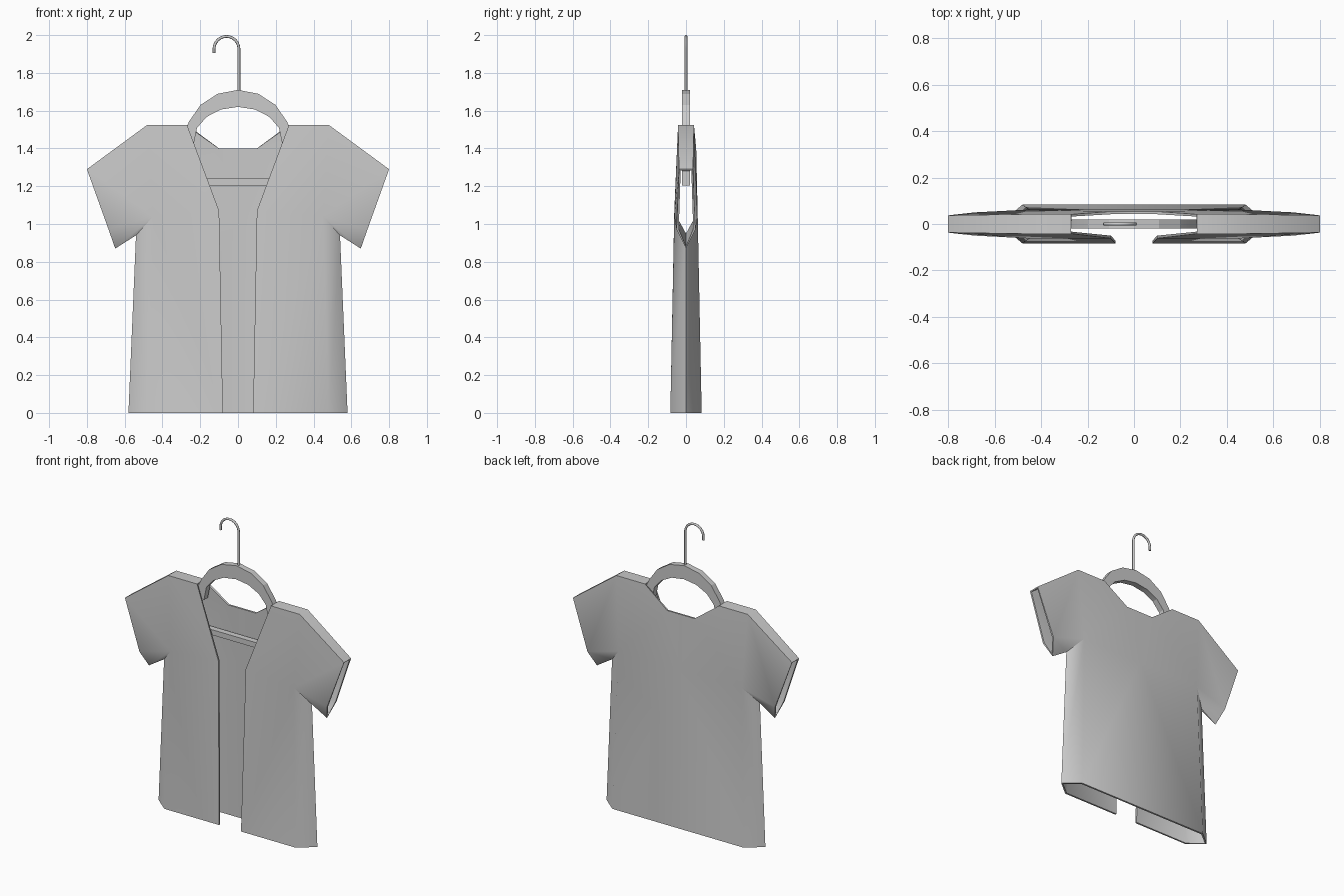
import bpy, math

cube = bpy.data.objects.get("Cube")
if cube:
    bpy.data.objects.remove(cube)

grey = bpy.data.materials.new("light_grey")
grey.use_nodes = True
grey.diffuse_color = (0.6, 0.6, 0.6, 1)
grey.node_tree.nodes["Principled BSDF"].inputs["Base Color"].default_value = (0.6, 0.6, 0.6, 1)


def activate(ob):
    bpy.ops.object.select_all(action='DESELECT')
    ob.select_set(True)
    bpy.context.view_layer.objects.active = ob


def mirrored_shell(name, verts, faces, thickness, offset, angle):
    """Half surface mirrored across x, then thickened."""
    me = bpy.data.meshes.new(name)
    me.from_pydata(verts, [], faces)
    me.materials.append(grey)
    ob = bpy.data.objects.new(name, me)
    bpy.context.collection.objects.link(ob)
    ob.modifiers.new("mirror", 'MIRROR').merge_threshold = 0.0005
    solid = ob.modifiers.new("thickness", 'SOLIDIFY')
    solid.thickness, solid.offset = thickness, offset
    activate(ob)
    bpy.ops.object.convert(target='MESH')
    bpy.ops.object.shade_smooth_by_angle(angle=math.radians(angle))
    return ob


# Shirt: half outline points as (x, z, depth from the middle)
outline = {
    "neck": (0.27, 1.525, 0.042), "shoulder": (0.48, 1.525, 0.042),
    "cuff_top": (0.80, 1.29, 0.037), "cuff_low": (0.685, 0.97, 0.05),
    "cuff_tip": (0.65, 0.87, 0), "armpit": (0.54, 0.94, 0),
    "chest": (0.45, 1.04, 0.062), "hem_side": (0.58, 0, 0),
    "hem_edge": (0.48, 0, 0.083),
    "lapel": (0.10, 1.07, 0.062), "hem_open": (0.08, 0, 0.083),
    "nape": (0.10, 1.40, 0.054), "nape_mid": (0, 1.40, 0.054),
    "spine": (0, 1.04, 0.062), "hem_mid": (0, 0, 0.083),
}
verts, index = [], {}


def vert(name, side):
    x, z, depth = outline[name]
    key = (name, side if depth else 0)
    if key not in index:
        index[key] = len(verts)
        verts.append((x, side * depth, z))
    return index[key]


# Panels listed clockwise as seen from the front
shared = ["shoulder cuff_top cuff_low chest", "cuff_low cuff_tip armpit chest",
          "chest armpit hem_side hem_edge"]
front = ["neck shoulder chest lapel", "lapel chest hem_edge hem_open"]
back = ["neck shoulder chest nape", "nape chest spine nape_mid",
        "spine chest hem_edge hem_mid"]
faces = []
for panel in shared + front:
    faces.append([vert(n, -1) for n in reversed(panel.split())])
for panel in shared + back:
    faces.append([vert(n, 1) for n in panel.split()])
# Flat strips along the shoulder and the top of the sleeve
for p, q in (("neck", "shoulder"), ("shoulder", "cuff_top")):
    faces.append([vert(p, -1), vert(q, -1), vert(q, 1), vert(p, 1)])
mirrored_shell("shirt", verts, faces, 0.012, -1, 48)

# Hanger: paired outer and inner points from the arch top to the bar
pairs = []
for i in range(4):
    a = math.radians(90 - 22.5 * i)
    c, s = math.cos(a), math.sin(a)
    pairs.append(((0.28 * c, 1.44 + 0.27 * s), (0.235 * c, 1.44 + 0.18 * s)))
pairs += [((0.29, 1.475), (0.235, 1.42)), ((0.62, 1.28), (0.54, 1.255)),
          ((0.62, 1.205), (0.54, 1.24)), ((0, 1.205), (0, 1.24))]
hverts = [(x, 0, z) for pair in pairs for x, z in pair]
hfaces = [(2 * i, 2 * i + 1, 2 * i + 3, 2 * i + 2) for i in range(len(pairs) - 1)]
mirrored_shell("hanger", hverts, hfaces, 0.04, 0, 20)

# Wire hook
cx, cz, r = -0.061, 1.927, 0.066
path = [(cx + r, 1.69)]
path += [(cx + r * math.cos(t * math.pi / 12), cz + r * math.sin(t * math.pi / 12))
         for t in range(13)]
path.append((cx - r, 1.905))
curve = bpy.data.curves.new("hook", 'CURVE')
curve.dimensions = '3D'
curve.bevel_depth = 0.0075
curve.bevel_resolution = 2
curve.use_fill_caps = True
spline = curve.splines.new('POLY')
spline.points.add(len(path) - 1)
for point, (x, z) in zip(spline.points, path):
    point.co = (x, 0, z, 1)
curve.materials.append(grey)
hook = bpy.data.objects.new("hook", curve)
bpy.context.collection.objects.link(hook)
activate(hook)
bpy.ops.object.convert(target='MESH')
bpy.ops.object.shade_smooth_by_angle(angle=math.radians(50))
